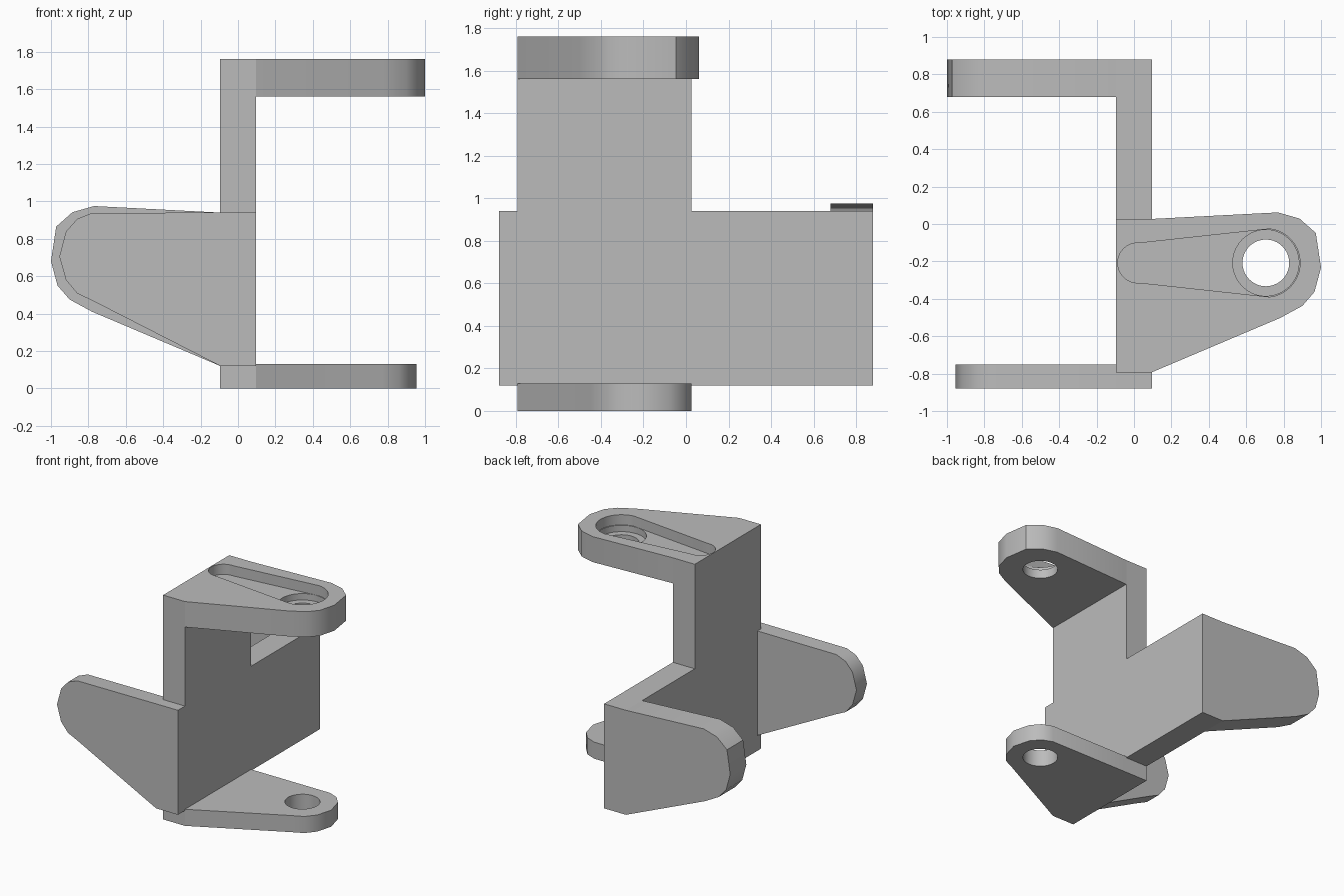
import bpy
import bmesh
import math
from mathutils import Matrix

default = bpy.data.objects.get("Cube")
if default:
    bpy.data.objects.remove(default, do_unlink=True)

grey = bpy.data.materials.new("light grey")
grey.use_nodes = True
colour = (0.5, 0.5, 0.5, 1)
grey.diffuse_color = colour
grey.node_tree.nodes["Principled BSDF"].inputs["Base Color"].default_value = colour

# Local axes: u along the arm, v across it, w through its thickness
SHIFT = -0.913
FLAT = Matrix(((1, 0, 0, 0), (0, 1, 0, SHIFT), (0, 0, 1, 0), (0, 0, 0, 1)))
UPRIGHT = Matrix(((-1, 0, 0, 0), (0, 0, 1, 0), (0, 1, 0, 0), (0, 0, 0, 1)))
PLATE = Matrix(((0, 0, 1, 0), (1, 0, 0, 0), (0, 1, 0, 0), (0, 0, 0, 1)))
HOLE_U, HOLE_V = 0.705, 0.705
HALF = 0.095


def prism(name, points, low, high, frame):
    bm = bmesh.new()
    base = bm.faces.new([bm.verts.new((u, v, low)) for u, v in points])
    top = bmesh.ops.extrude_face_region(bm, geom=[base])["geom"]
    moved = [g for g in top if isinstance(g, bmesh.types.BMVert)]
    bmesh.ops.translate(bm, verts=moved, vec=(0, 0, high - low))
    bm.transform(frame)
    bmesh.ops.recalc_face_normals(bm, faces=bm.faces)
    mesh = bpy.data.meshes.new(name)
    bm.to_mesh(mesh)
    bm.free()
    mesh.materials.append(grey)
    ob = bpy.data.objects.new(name, mesh)
    bpy.context.collection.objects.link(ob)
    return ob


def arc(u, v, radius, start, end, steps):
    angles = [start + (end - start) * i / steps for i in range(steps + 1)]
    return [(u + radius * math.cos(a), v + radius * math.sin(a)) for a in angles]


def circle(radius):
    return arc(HOLE_U, HOLE_V, radius, 0, math.tau, 40)[:-1]


def teardrop(small_u, small, large):
    a = math.acos((large - small) / (HOLE_U - small_u))
    return (arc(HOLE_U, HOLE_V, large, -a, a, 20)
            + arc(small_u, HOLE_V, small, a, math.tau - a, 20))


def cut(ob, points, low, high, frame):
    cutter = prism("cutter", points, low, high, frame)
    cutter.hide_render = True
    mod = ob.modifiers.new("cut", "BOOLEAN")
    mod.operation = "DIFFERENCE"
    mod.solver = "EXACT"
    mod.object = cutter
    bpy.context.view_layer.objects.active = ob
    bpy.ops.object.modifier_apply(modifier=mod.name)
    bpy.data.objects.remove(cutter, do_unlink=True)


# Upright cross-shaped centre plate
front, back = 0.12 + SHIFT, 0.94 + SHIFT
plate = prism("centre_plate", [
    (-0.88, 0.12), (front, 0.12), (front, 0), (back, 0), (back, 0.12), (0.88, 0.12),
    (0.88, 0.94), (back, 0.94), (back, 1.76), (front, 1.76), (front, 0.94), (-0.88, 0.94),
], -HALF, HALF, PLATE)

# Arm outlines
root = [(HALF, 0.94), (HALF, 0.12)]
wide = root + [(0.78, 0.41), (0.9, 0.475), (0.965, 0.55), (1, 0.68),
               (0.972, 0.865), (0.885, 0.942), (0.77, 0.975)]
narrow = root + [(0.77, 0.465), (0.86, 0.508), (0.92, 0.58), (0.955, 0.705),
                 (0.92, 0.838), (0.86, 0.906), (0.78, 0.938)]
parts = [plate]

# Thick arms with a tapered recess, a counterbore and a through hole
slot = teardrop(0.02, 0.107, 0.183)
for name, frame, low, high in (("top_arm", FLAT, 1.56, 1.76),
                               ("back_arm", UPRIGHT, 0.68, 0.88)):
    arm = prism(name, wide, low, high, frame)
    for ob in (arm, plate):
        cut(ob, slot, high - 0.08, high + 0.05, frame)
    cut(arm, circle(0.177), high - 0.13, high + 0.05, frame)
    cut(arm, circle(0.125), low - 0.05, high + 0.05, frame)
    parts.append(arm)

# Thin arms with a plain hole
for name, frame, low, high in (("bottom_arm", FLAT, 0, 0.13),
                               ("front_arm", UPRIGHT, -0.88, -0.75)):
    arm = prism(name, narrow, low, high, frame)
    cut(arm, circle(0.125), low - 0.05, high + 0.05, frame)
    parts.append(arm)

# Rounded ends read smooth, edges stay sharp
for ob in parts:
    bpy.ops.object.select_all(action="DESELECT")
    ob.select_set(True)
    bpy.context.view_layer.objects.active = ob
    bpy.ops.object.shade_smooth_by_angle(angle=math.radians(35))
